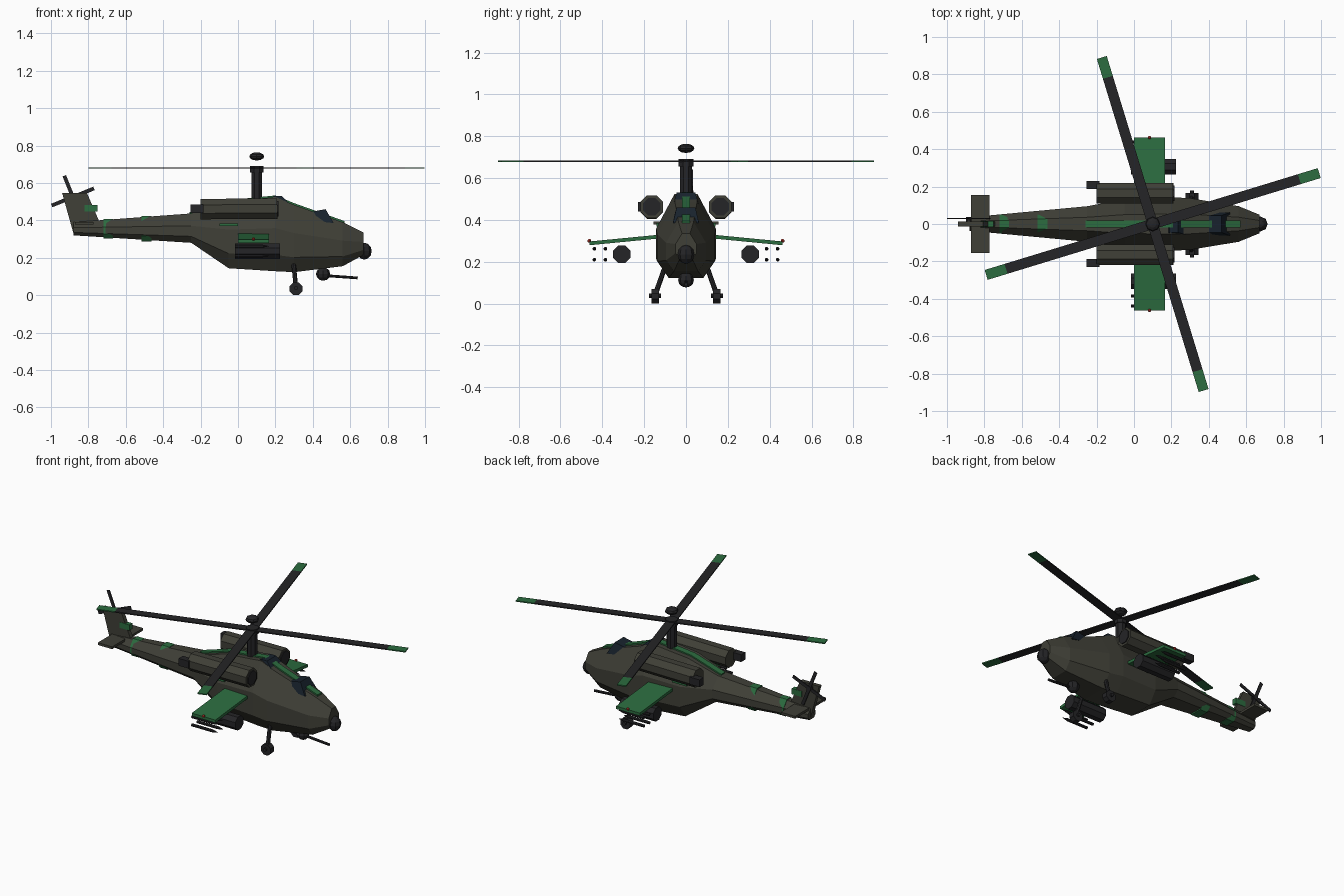
import bpy, bmesh, math
from mathutils import Vector, Matrix

if "Cube" in bpy.data.objects:
    bpy.data.objects.remove(bpy.data.objects["Cube"])


def material(name, rgb):
    m = bpy.data.materials.new(name)
    m.diffuse_color = (*rgb, 1)
    m.use_nodes = True
    m.node_tree.nodes["Principled BSDF"].inputs["Base Color"].default_value = m.diffuse_color
    return m


OLIVE = material("olive", (0.05, 0.05, 0.038))
GREEN = material("green", (0.025, 0.15, 0.05))
DARK = material("dark", (0.018, 0.018, 0.02))
GLASS = material("glass", (0.009, 0.016, 0.026))
RED = material("red", (0.4, 0.03, 0.02))


def finish(name, bm, mat):
    bmesh.ops.recalc_face_normals(bm, faces=bm.faces)
    me = bpy.data.meshes.new(name)
    bm.to_mesh(me)
    bm.free()
    me.materials.append(mat)
    ob = bpy.data.objects.new(name, me)
    bpy.context.collection.objects.link(ob)
    return ob


def loft(name, rings, mat):
    """Skin closed rings of points and cap both ends."""
    bm = bmesh.new()
    vs = [[bm.verts.new(p) for p in r] for r in rings]
    n = len(vs[0])
    for a, b in zip(vs, vs[1:]):
        for i in range(n):
            bm.faces.new((a[i], a[(i + 1) % n], b[(i + 1) % n], b[i]))
    bm.faces.new(vs[0])
    bm.faces.new(vs[-1])
    return finish(name, bm, mat)


def section(x, zb, zt, w):
    """Eight-sided hull section."""
    half = [(0.6, 0), (1, 0.22), (1, 0.58), (0.38, 1)]
    pts = half + [(-y, z) for y, z in reversed(half)]
    return [(x, y * w, zb + z * (zt - zb)) for y, z in pts]


def prism(name, profile, y0, y1, mat):
    """Side profile (x, z) extruded across y."""
    return loft(name, [[(x, y, z) for x, z in profile] for y in (y0, y1)], mat)


def box(name, centre, size, mat, rot=None):
    bm = bmesh.new()
    bmesh.ops.create_cube(bm, size=1)
    bm.transform(Matrix.Translation(centre) @ (rot or Matrix()) @ Matrix.Diagonal((*size, 1)))
    return finish(name, bm, mat)


def rod(name, a, b, r, mat, r2=None, sides=8):
    a, b = Vector(a), Vector(b)
    d = b - a
    bm = bmesh.new()
    bmesh.ops.create_cone(bm, cap_ends=True, segments=sides, radius1=r,
                          radius2=r if r2 is None else r2, depth=d.length)
    spin = Matrix.Rotation(math.pi / sides, 4, 'Z')
    bm.transform(Matrix.Translation((a + b) / 2) @ d.to_track_quat('Z', 'Y').to_matrix().to_4x4() @ spin)
    return finish(name, bm, mat)


def ball(name, centre, size, mat):
    bm = bmesh.new()
    bmesh.ops.create_uvsphere(bm, u_segments=8, v_segments=6, radius=1)
    bm.transform(Matrix.Translation(centre) @ Matrix.Diagonal((*size, 1)))
    return finish(name, bm, mat)


# Fuselage and tail boom
hull = [(-0.88, 0.32, 0.39, 0.036), (-0.25, 0.28, 0.437, 0.095), (-0.05, 0.144, 0.5, 0.132),
        (0.2, 0.128, 0.525, 0.143), (0.3, 0.123, 0.483, 0.138),
        (0.56, 0.155, 0.39, 0.095), (0.67, 0.215, 0.335, 0.05)]
loft("fuselage", [section(*s) for s in hull], OLIVE)

# Green boom bands and spine stripe
for i, (x0, x1, zb, zt, w) in enumerate([(-0.72, -0.668, 0.304, 0.407, 0.052),
                                         (-0.515, -0.462, 0.286, 0.424, 0.067)]):
    loft(f"boom_band_{i}", [section(x0, zb, zt, w), section(x1, zb, zt, w)], GREEN)
line = [(-0.26, 0.437), (-0.05, 0.502), (0.2, 0.527), (0.3, 0.486), (0.57, 0.39)]
prism("spine_stripe", [(x, z + 0.006) for x, z in line] + [(x, z - 0.01) for x, z in reversed(line)],
      -0.02, 0.02, GREEN)


# Cockpit canopies, narrower at the top
def canopy(name, foot, roof, wf, wr):
    (a, za), (b, zb) = foot
    (c, zc), (d, zd) = roof
    low = [(a, -wf, za), (b, -wf, zb), (b, wf, zb), (a, wf, za)]
    top = [(c, -wr, zc), (d, -wr, zd), (d, wr, zd), (c, wr, zc)]
    loft(name, [low, top], GLASS)


canopy("rear_canopy", ((0.14, 0.46), (0.31, 0.45)), ((0.19, 0.53), (0.235, 0.53)), 0.067, 0.045)
canopy("front_canopy", ((0.385, 0.4), (0.512, 0.385)), ((0.4, 0.447), (0.468, 0.46)), 0.062, 0.045)

# Nose sensor, chin gun
ball("nose_sensor", (0.675, 0, 0.235), (0.04, 0.04, 0.045), DARK)
ball("gun_turret", (0.455, 0, 0.113), (0.038, 0.038, 0.036), DARK)
rod("gun_barrel", (0.46, 0, 0.105), (0.64, 0, 0.092), 0.008, DARK)

# Tail fin, stabiliser, tail rotor
prism("tail_fin", [(-0.94, 0.545), (-0.807, 0.545), (-0.74, 0.39), (-0.74, 0.325), (-0.877, 0.32)],
      -0.013, 0.013, OLIVE)
box("fin_marking", (-0.785, 0, 0.465), (0.07, 0.03, 0.036), GREEN)
box("stabiliser", (-0.822, 0, 0.385), (0.1, 0.31, 0.015), OLIVE)
rod("tail_rotor_hub", (-0.883, 0, 0.525), (-0.883, 0.037, 0.525), 0.016, DARK)
for i in range(2):
    box(f"tail_rotor_blade_{i}", (-0.883, 0.03, 0.525), (0.244, 0.006, 0.02), DARK,
        Matrix.Rotation(math.radians(-22 - 90 * i), 4, 'Y'))

# Mast, rotor head and main blades
rod("mast", (0.1, 0, 0.48), (0.1, 0, 0.66), 0.031, DARK)
rod("rotor_hub", (0.1, 0, 0.655), (0.1, 0, 0.69), 0.038, DARK)
ball("mast_sensor", (0.1, 0, 0.742), (0.04, 0.04, 0.022), DARK)
for i in range(4):
    rot = Matrix.Rotation(math.radians(17 + 90 * i), 4, 'Z')
    for part, r0, r1, mat in (("blade", 0, 0.82, DARK), ("blade_tip", 0.82, 0.931, GREEN)):
        c = Vector((0.1, 0, 0.68)) + rot @ Vector(((r0 + r1) / 2, 0, 0))
        box(f"main_{part}_{i}", c, (r1 - r0, 0.055, 0.007), mat, rot)

# Parts on both sides
for s, side in ((-1, "right"), (1, "left")):
    # Engine nacelle, intake, exhaust
    y = 0.164 * s
    rod(f"engine_{side}", (-0.2, y, 0.46), (0.21, y, 0.463), 0.059, OLIVE)
    rod(f"intake_{side}", (0.15, y, 0.463), (0.216, y, 0.463), 0.045, DARK)
    box(f"exhaust_{side}", (-0.22, 0.208 * s, 0.463), (0.07, 0.042, 0.046), DARK)
    # Hull side panel
    box(f"side_panel_{side}", (-0.05, 0.125 * s, 0.377), (0.1, 0.03, 0.015), GREEN)
    # Stub wing with tip light
    ring = lambda y, z: [(0, y * s, z - 0.009), (0.165, y * s, z - 0.009),
                         (0.165, y * s, z + 0.009), (0, y * s, z + 0.009)]
    loft(f"wing_{side}", [ring(0.1, 0.323), ring(0.462, 0.288)], GREEN)
    ball(f"tip_light_{side}", (0.083, 0.462 * s, 0.3), (0.009, 0.009, 0.009), RED)
    # Rocket pod
    rod(f"rocket_pod_{side}", (-0.015, 0.307 * s, 0.236), (0.225, 0.307 * s, 0.236), 0.045, DARK)
    # Missile cluster
    for j, my in enumerate((0.385, 0.438)):
        for k, mz in enumerate((0.21, 0.262)):
            n = f"{side}_{j}{k}"
            rod(f"missile_{n}", (-0.015, my * s, mz), (0.13, my * s, mz), 0.009, DARK)
            rod(f"missile_nose_{n}", (0.13, my * s, mz), (0.165, my * s, mz), 0.009, DARK, 0.001)
    # Landing gear
    rod(f"gear_leg_{side}", (0.295, 0.095 * s, 0.19), (0.31, 0.148 * s, 0.04), 0.012, DARK)
    rod(f"wheel_{side}", (0.31, 0.13 * s, 0.035), (0.31, 0.166 * s, 0.035), 0.0365, DARK)
    rod(f"axle_{side}", (0.31, 0.12 * s, 0.038), (0.31, 0.178 * s, 0.038), 0.011, DARK)
